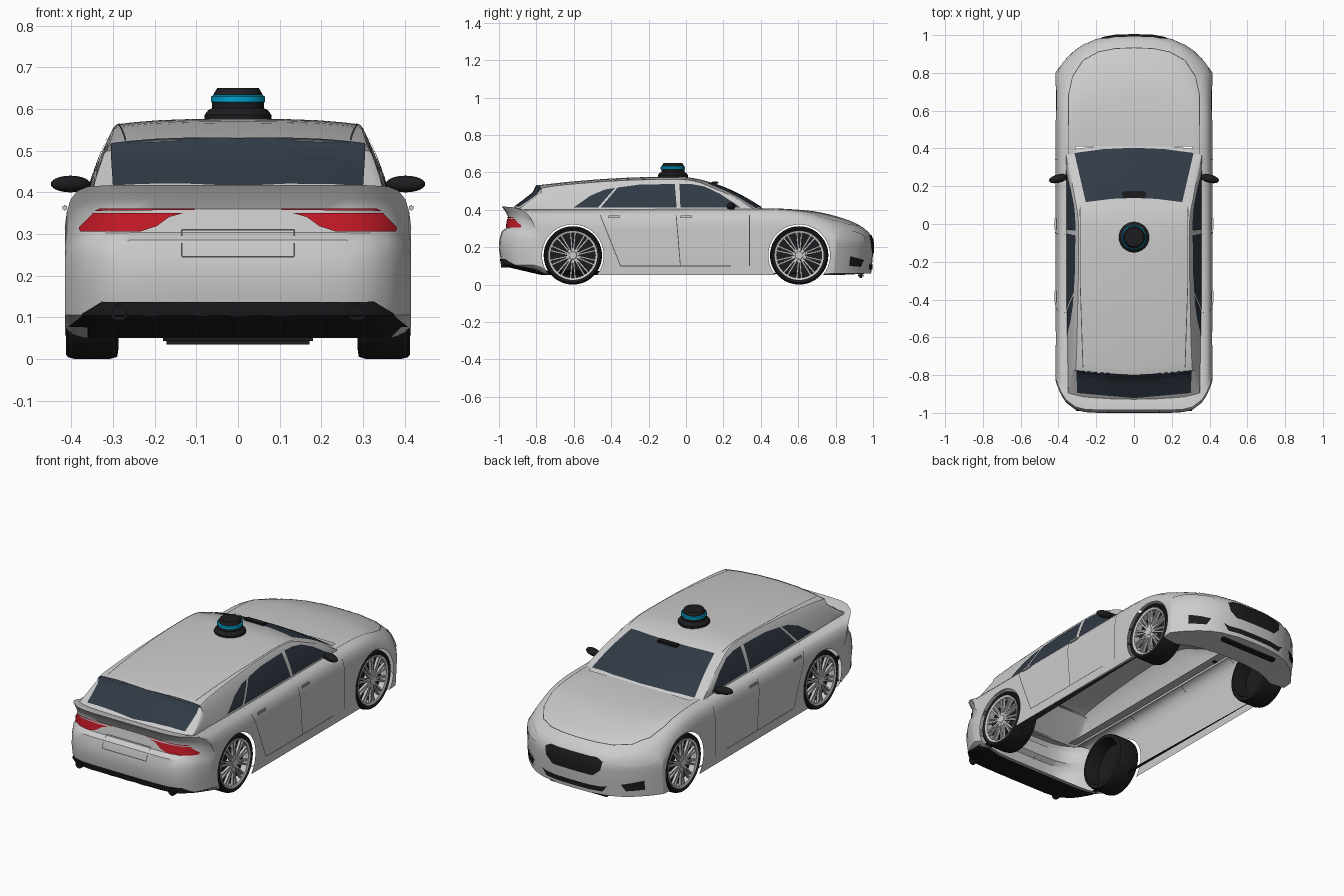
import bpy, bmesh, math
from mathutils import Vector as V, Matrix as M
from mathutils.bvhtree import BVHTree

if "Cube" in bpy.data.objects:
    bpy.data.objects.remove(bpy.data.objects["Cube"])

MATS = {"black": (.012, .012, .014, 1), "glass": (.03, .042, .06, 1), "red": (.55, .01, .02, 1),
        "white": (.9, .9, .92, 1), "blue": (0, .35, .6, 1), "seam": (.06, .06, .06, 1)}

def finish(name, bm, mat=None, angle=35):
    me = bpy.data.meshes.new(name)
    bm.to_mesh(me); bm.free()
    ob = bpy.data.objects.new(name, me)
    bpy.context.collection.objects.link(ob)
    if mat:
        m = bpy.data.materials.get(mat) or bpy.data.materials.new(mat)
        m.diffuse_color = MATS[mat]
        m.use_nodes = True
        m.node_tree.nodes["Principled BSDF"].inputs["Base Color"].default_value = m.diffuse_color
        me.materials.append(m)
    smooth(ob, angle)
    return ob

def smooth(ob, angle=35):
    bpy.ops.object.select_all(action='DESELECT')
    ob.select_set(True)
    bpy.context.view_layer.objects.active = ob
    bpy.ops.object.shade_smooth_by_angle(angle=math.radians(angle))

def spline(p, n=4):
    out = []
    for i in range(len(p) - 1):
        a, b, c, d = [V(p[max(0, min(len(p) - 1, i + k))]) for k in (-1, 0, 1, 2)]
        for j in range(n):
            t = j / n
            out.append(.5 * (2*b + (c - a)*t + (2*a - 5*b + 4*c - d)*t*t + (3*b - a - 3*c + d)*t**3))
    return out + [V(p[-1])]

def step(a, b, v):
    t = max(0, min(1, (v - a) / (b - a)))
    return t * t * (3 - 2 * t)

def skin(bm, rows, close=False):
    vs = [[bm.verts.new(p) for p in r] for r in rows]
    for a, b in zip(vs, vs[1:]):
        n = len(a)
        for i in range(n if close else n - 1):
            bm.faces.new((a[i], a[(i+1) % n], b[(i+1) % n], b[i]))
    return vs

def lathe(name, prof, centre, axis, mat=None, close=False, segs=48):
    bm = bmesh.new()
    rows = []
    for r, h in prof:
        ring = []
        for k in range(segs):
            c, s = r * math.cos(2*math.pi*k/segs), r * math.sin(2*math.pi*k/segs)
            ring.append(V(centre) + (V((h, c, s)) if axis == 'X' else V((c, s, h))))
        rows.append(ring)
    if close:
        rows.append(rows[0])
    skin(bm, rows, True)
    bmesh.ops.remove_doubles(bm, verts=bm.verts, dist=1e-5)
    bmesh.ops.recalc_face_normals(bm, faces=bm.faces)
    return finish(name, bm, mat)

# Lower body: side profile swept across the width, ends bowed in plan, shoulders rolled over
WY, WZ, WR, ARCH = .605, .156, .156, .165
profile = [V(p) for p in [(-.75, .05), (-.93, .092), (-.985, .105), (-.992, .14), (-1, .19), (-.998, .24), (-.985, .285),
           (-.96, .303), (-.95, .36), (-.962, .385), (-.985, .418), (-.955, .414), (-.92, .405)]]
profile += spline([(.41, .408), (.55, .404), (.72, .386), (.88, .34), (.965, .29), (.998, .24), (1, .17), (.99, .06)])
profile += [V((.8, .05))]
half = [(.1, 0), (.2, 0), (.26, 0), (.31, .001), (.36, .004), (.385, .014), (.402, .035), (.411, .065), (.4145, .09), (.4155, .105)]
layers = [(-x, d) for x, d in reversed(half)] + [(0, 0)] + half
bm = bmesh.new()
rows = []
for x, d in layers:
    f = abs(x) / .415
    rows.append([V((x, y - .2 * f**3 * step(.4, 1, y) + .17 * f**8 * step(-.6, -1, y),
                    z - d * step(.2, .4, z))) for y, z in profile])
vs = skin(bm, rows, True)
bm.faces.new(vs[0]); bm.faces.new(vs[-1])
bmesh.ops.recalc_face_normals(bm, faces=bm.faces)
body = finish("lower_body", bm)

# Wheel arches cut through the sides
for y in (-WY, WY):
    bm = bmesh.new()
    bmesh.ops.create_cone(bm, cap_ends=True, segments=64, radius1=ARCH, radius2=ARCH, depth=1.2,
                          matrix=M.Translation((0, y, WZ)) @ M.Rotation(math.pi/2, 4, 'Y'))
    cut = finish("arch_cutter", bm)
    cut.hide_render = True
    mod = body.modifiers.new("arch", 'BOOLEAN')
    mod.operation, mod.solver, mod.object = 'DIFFERENCE', 'EXACT', cut
    bpy.context.view_layer.objects.active = body
    bpy.ops.object.modifier_apply(modifier=mod.name)
    bpy.data.objects.remove(cut)

# Open the floor, the arch tunnels and the deck under the cabin
bm = bmesh.new()
bm.from_mesh(body.data)
dead = []
for f in bm.faces:
    c = f.calc_center_median()
    tunnel = abs(f.normal.x) < .1 and any(
        all(abs(math.hypot(v.co.y - y, v.co.z - WZ) - ARCH) < .002 for v in f.verts) for y in (-WY, WY))
    floor = abs(f.normal.x) < .5 and all(v.co.z < .053 for v in f.verts)
    deck = abs(c.x) < .33 and c.z > .38 and -.8 < c.y < .38
    if tunnel or floor or deck:
        dead.append(f)
bmesh.ops.delete(bm, geom=dead, context='FACES')
bm.to_mesh(body.data); bm.free()
smooth(body)

# Cabin shell: crowned roof with sloping sides
top = [V(p) for p in [(-.935, .402), (-.86, .458), (-.79, .513), (-.80, .528)]]
top += spline([(-.785, .532), (-.6, .552), (-.35, .57), (-.08, .577), (.04, .569), (.14, .543), (.28, .485), (.42, .402)])
def side_x(y, z):
    t = (z - .4) / .16
    return (.357 - .045 * t - .018 * t * t) * (1 - .05 * max(0, -y - .4))
rows = []
for y, z in top:
    ze = max(.396, z - .014)
    e = side_x(y, ze)
    pts = []
    for f in (0, .35, .65, .85, .95, 1):
        bow = f * f * (.03 * step(0, .2, y) - .025 * step(-.7, -.8, y))
        pts.append(V((f * e, y - bow, z + (ze - z) * f**3)))
    yb = pts[-1].y
    for t in (.06, .35, .7, 1):
        zz = ze + (.392 - ze) * t
        pts.append(V((side_x(y, zz) + .003 * (t < 1), yb, zz)))
    rows.append([V((-p.x, p.y, p.z)) for p in reversed(pts[1:])] + pts)
bm = bmesh.new()
skin(bm, rows)
bmesh.ops.recalc_face_normals(bm, faces=bm.faces)
cabin = finish("cabin_shell", bm)

bm = bmesh.new()
bm.from_mesh(body.data); bm.from_mesh(cabin.data)
TREE = BVHTree.FromBMesh(bm)
bm.free()

# Surface panels: flat outlines projected onto the shell
def patch(name, polys, look, mat=None, off=.003, mirror=True, grid=.025):
    bm = bmesh.new()
    for s in ((1, -1) if mirror else (1,)):
        d = V(look)
        if d.x:
            d.x *= s
        for poly in polys:
            b = bmesh.new()
            to3 = (lambda p: V((0, p[0], p[1]))) if d.x else (lambda p: V((p[0]*s, 0, p[1]))) if d.y else (lambda p: V((p[0]*s, p[1], 0)))
            b.faces.new([b.verts.new(to3(p)) for p in poly])
            for ax in range(3):
                lo, hi = min(v.co[ax] for v in b.verts), max(v.co[ax] for v in b.verts)
                for k in range(1, math.ceil((hi - lo) / grid)):
                    co, no = V(), V()
                    co[ax], no[ax] = lo + k * grid, 1
                    bmesh.ops.bisect_plane(b, geom=b.verts[:] + b.edges[:] + b.faces[:], plane_co=co, plane_no=no)
            miss = []
            for v in b.verts:
                hit, n, _, _ = TREE.ray_cast(v.co - d * 2, d)
                if hit is None:
                    miss.append(v)
                else:
                    v.co = hit + n * (off if n.dot(d) < 0 else -off)
            bmesh.ops.delete(b, geom=miss, context='VERTS')
            b.normal_update()
            bmesh.ops.reverse_faces(b, faces=[f for f in b.faces if f.normal.dot(d) > 0])
            tmp = bpy.data.meshes.new("tmp")
            b.to_mesh(tmp); b.free()
            bm.from_mesh(tmp)
            bpy.data.meshes.remove(tmp)
    return finish(name, bm, mat)

def seam(name, pts, look, mirror=True, w=.002):
    polys = []
    for a, b in zip(pts, pts[1:]):
        a, b = V(a), V(b)
        n = (b - a).orthogonal().normalized() * w
        polys.append([a - n, b - n, b + n, a + n])
    patch(name, polys, look, "seam", .0015, mirror, .03)

SIDE, REAR, FRONT, DOWN = (-1, 0, 0), (0, 1, 0), (0, -1, 0), (0, 0, -1)

# Glass
patch("windscreen", [[(-.315, .375), (-.16, .395), (0, .402), (.16, .395), (.315, .375),
                      (.255, .115), (.12, .132), (0, .137), (-.12, .132), (-.255, .115)]], DOWN, "glass", mirror=False)
patch("rear_window", [[(-.305, -.775), (0, -.8), (.305, -.775), (.3, -.893), (0, -.92), (-.3, -.893)]],
      DOWN, "glass", mirror=False)
patch("side_windows", [[(-.6, .412), (-.47, .412), (-.38, .515), (-.43, .508), (-.51, .475)],
                       [(-.455, .412), (-.05, .412), (-.06, .537), (-.25, .533), (-.365, .518)],
                       [(-.03, .412), (.29, .412), (.18, .485), (.1, .523), (.03, .536), (-.035, .538)]], SIDE, "glass")

# Rear lamps, bumper and plate
patch("tail_lights", [[(.105, .363), (.33, .363), (.34, .355), (.105, .357)],
                      [(.13, .35), (.345, .35), (.378, .315), (.375, .305), (.235, .305), (.195, .318), (.165, .34)]], REAR, "red", .005)
patch("rear_bumper", [[(-.325, .138), (.325, .138), (.37, .11), (.405, .08), (.41, .055),
                       (-.41, .055), (-.405, .08), (-.37, .11)]], REAR, "black", .004, False)
seam("plate_recess", [(-.135, .31), (.135, .31), (.135, .245), (-.135, .245), (-.135, .31)], REAR, False)
for s in (-1, 1):
    lathe("exhaust_tip", [(.0, .02), (.016, .02), (.016, 0), (.021, 0), (.021, .06)], (.285*s, -.99, .112), 'X', "black", segs=24)
    ob = bpy.context.object
    ob.data.transform(M.Translation((.285*s, -.99, .112)) @ M.Rotation(math.pi/2, 4, 'Z') @ M.Translation((-.285*s, .99, -.112)))

# Nose: grille, intakes, lamps
patch("grille", [[(-.14, .262), (.14, .262), (.175, .245), (.165, .2), (.125, .165), (-.125, .165), (-.165, .2), (-.175, .245)]],
      FRONT, "black", .004, False)
patch("lower_intake", [[(-.2, .118), (-.17, .108), (.17, .108), (.2, .118), (.17, .08), (-.17, .08)]], FRONT, "black", .004, False)
patch("intake_trim", [[(.255, .135), (.375, .165), (.375, .085), (.275, .085)]], FRONT, "white", .003)
patch("side_intake", [[(.262, .132), (.355, .152), (.355, .1), (.282, .095)]], FRONT, "black", .006)
patch("headlights", [[(.235, .25), (.26, .235), (.32, .228), (.375, .236), (.4, .26), (.395, .28), (.36, .288), (.29, .28), (.245, .268)]],
      FRONT, "white", .004)

# Panel gaps
seam("door_gaps", [(-.47, .4), (-.35, .1), (.24, .1)], SIDE)
seam("centre_door_gap", [(-.055, .4), (-.03, .1)], SIDE)
seam("fender_gap", [(.34, .4), (.34, .1)], SIDE)
seam("bonnet_gap", [(.345, .37), (.347, .68), (.325, .78), (.27, .865), (.19, .91), (.1, .928), (0, .932)], DOWN)
seam("roof_gap", [(.285, .09), (.285, -.3), (.27, -.76)], DOWN)

def box(name, c, size, mat=None):
    bm = bmesh.new()
    bmesh.ops.create_cube(bm, size=1, matrix=M.Translation(c) @ M.Diagonal((*size, 1)))
    bmesh.ops.bevel(bm, geom=bm.edges[:], offset=min(size) * .3, segments=2, affect='EDGES')
    return finish(name, bm, mat)

box("front_lip", (0, .935, .048), (.36, .03, .026), "black")
box("camera_pod", (0, .155, .545), (.12, .035, .014), "black")

# Wheels, mirrors and door handles on each side
for s in (-1, 1):
    for y in (-.385, 0):
        box("door_handle", (.416*s, y, .363), (.01, .065, .014))
    bm = bmesh.new()
    bmesh.ops.create_uvsphere(bm, u_segments=24, v_segments=14, radius=1,
        matrix=M.Translation((.402*s, .24, .42)) @ M.Rotation(-.25*s, 4, 'Z') @ M.Diagonal((.049, .022, .02, 1)))
    bmesh.ops.create_cube(bm, size=1, matrix=M.Translation((.36*s, .25, .41)) @ M.Diagonal((.05, .02, .016, 1)))
    finish("wing_mirror", bm, "black")
    for y in (-WY, WY):
        c = (0, y, WZ)
        lathe("tyre", [(r, x*s) for r, x in [(.13, .402), (.145, .413), (.152, .408), (WR, .392), (WR, .308), (.151, .29),
              (.132, .287), (.127, .3), (.127, .4)]], c, 'X', "black", True, 64)
        lathe("rim", [(r, x*s) for r, x in [(.12, .404), (.131, .408), (.131, .37), (.12, .37)]], c, 'X', None, True, 64)
        lathe("brake_disc", [(0, .365*s), (.122, .365*s)], c, 'X', "black")
        lathe("hub", [(r, x*s) for r, x in [(0, .405), (.02, .405), (.026, .398), (.026, .366)]], c, 'X', None, segs=24)
        bm = bmesh.new()
        for k in range(10):
            for t in (-1, 1):
                bmesh.ops.create_cube(bm, size=1, matrix=M.Translation((.396*s, y, WZ)) @ M.Rotation(k*math.pi/5, 4, 'X')
                    @ M.Translation((0, .008*t, .073)) @ M.Rotation(-.09*t, 4, 'X') @ M.Diagonal((.014, .009, .104, 1)))
        finish("spokes", bm)

# Roof sensor
c = (0, -.07, 0)
lathe("sensor_base", [(.08, .568), (.08, .586), (.072, .597), (.062, .602), (.062, .616)], c, 'Z', "black")
lathe("sensor_ring", [(.058, .614), (.065, .617), (.065, .63), (.058, .634)], c, 'Z', "blue")
lathe("sensor_cap", [(.06, .63), (.058, .637), (.05, .65), (0, .65)], c, 'Z', "black")
